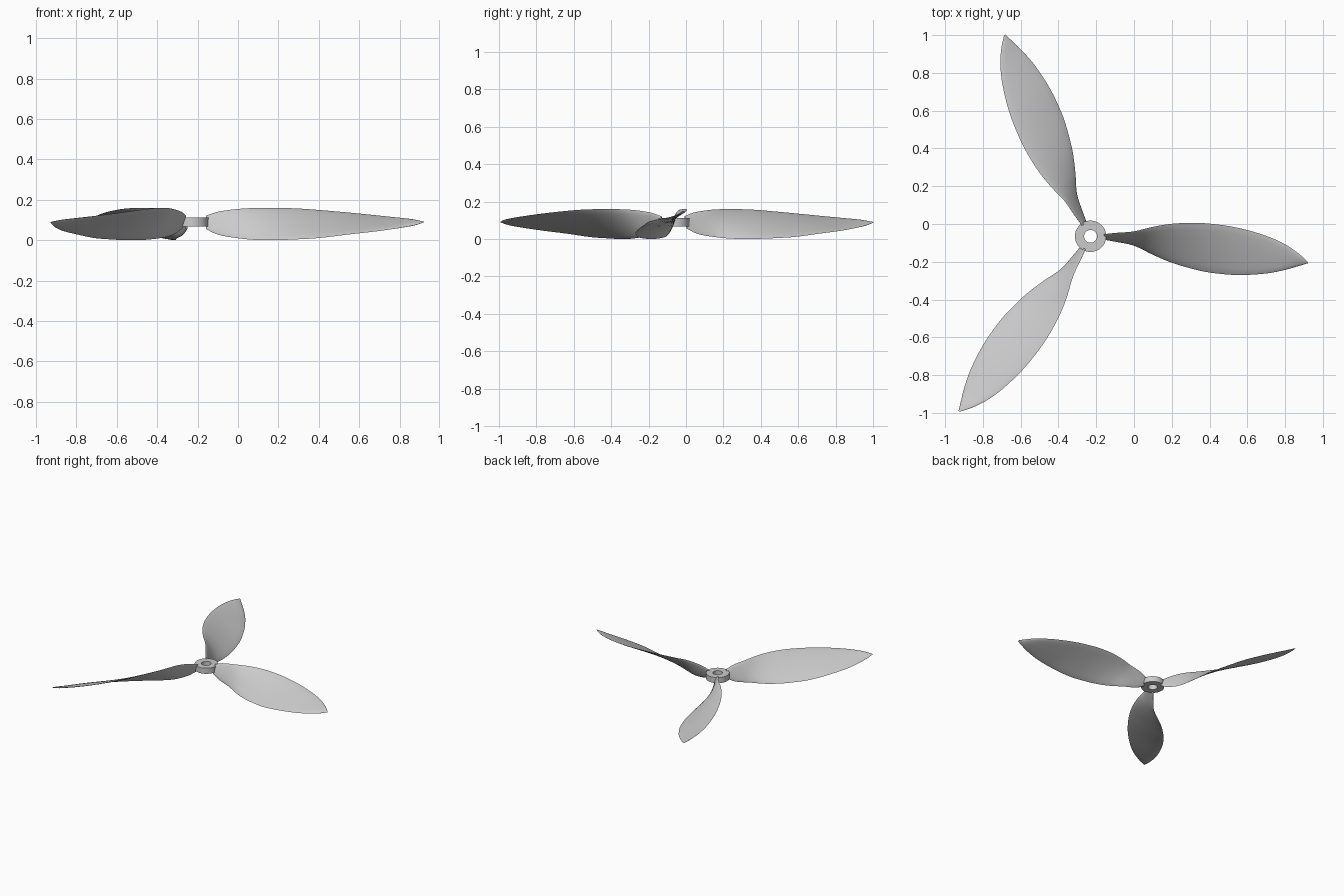
import bpy, bmesh, math
from mathutils import Vector

cube = bpy.data.objects.get("Cube")
if cube:
    bpy.data.objects.remove(cube, do_unlink=True)

HUB = Vector((-0.23, -0.065, 0.0))

grey = bpy.data.materials.new("light grey metal")
grey.use_nodes = True
colour = (0.6, 0.6, 0.6, 1.0)
grey.diffuse_color = colour
grey.node_tree.nodes["Principled BSDF"].inputs["Base Color"].default_value = colour

# Blade stations: radius, upper edge (y, z), lower edge (y, z)
STATIONS = [
    (0.072, 0.010, 0.122, -0.017, 0.055),
    (0.130, 0.017, 0.141, -0.028, 0.028),
    (0.230, 0.026, 0.155, -0.050, 0.010),
    (0.330, 0.050, 0.160, -0.098, 0.001),
    (0.430, 0.066, 0.160, -0.140, 0.001),
    (0.530, 0.071, 0.157, -0.170, 0.005),
    (0.630, 0.067, 0.150, -0.192, 0.011),
    (0.780, 0.045, 0.137, -0.205, 0.029),
    (0.930, 0.002, 0.122, -0.197, 0.046),
    (1.030, -0.043, 0.111, -0.178, 0.061),
    (1.100, -0.090, 0.102, -0.158, 0.074),
    (1.150, -0.135, 0.092, -0.143, 0.088),
]


def smooth_stations(rows, steps=4):
    """Cubic interpolation through the stations, with slopes taken over radius."""
    def slope(i, k):
        a, b = rows[max(i - 1, 0)], rows[min(i + 1, len(rows) - 1)]
        return (b[k] - a[k]) / (b[0] - a[0])
    out = []
    for i in range(len(rows) - 1):
        a, b = rows[i], rows[i + 1]
        h = b[0] - a[0]
        for s in range(steps):
            t = s / steps
            row = [a[0] + h * t]
            for k in range(1, 5):
                row.append((2*t**3 - 3*t**2 + 1) * a[k] + (t**3 - 2*t**2 + t) * h * slope(i, k)
                           + (3*t**2 - 2*t**3) * b[k] + (t**3 - t**2) * h * slope(i + 1, k))
            out.append(row)
    out.append(list(rows[-1]))
    return out


def loft(name, rings, close_ends=False, loop=False):
    """Skin closed rings of points into a mesh."""
    bm = bmesh.new()
    vs = [[bm.verts.new(p) for p in ring] for ring in rings]
    n = len(vs[0])
    pairs = list(zip(vs, vs[1:])) + ([(vs[-1], vs[0])] if loop else [])
    for a, b in pairs:
        for j in range(n):
            bm.faces.new((a[j], a[(j + 1) % n], b[(j + 1) % n], b[j]))
    if close_ends:
        bm.faces.new(vs[0])
        bm.faces.new(vs[-1])
    bmesh.ops.recalc_face_normals(bm, faces=bm.faces)
    mesh = bpy.data.meshes.new(name)
    bm.to_mesh(mesh)
    bm.free()
    mesh.materials.append(grey)
    return mesh


def add(name, mesh, angle=0.0):
    ob = bpy.data.objects.new(name, mesh)
    ob.location = HUB
    ob.rotation_euler.z = angle
    bpy.context.collection.objects.link(ob)
    return ob


# Twisted blade with a thin lens section
def section(row, half=8):
    r, y1, z1, y0, z0 = row
    hi, lo = Vector((r, y1, z1)), Vector((r, y0, z0))
    chord = hi - lo
    normal = Vector((0, -chord.z, chord.y)).normalized()
    thick = min(0.007, chord.length * 0.1)
    ring = []
    for i in range(2 * half):
        a = math.pi * i / half
        ring.append(lo + chord * (0.5 + 0.5 * math.cos(a)) + normal * thick * math.sin(a))
    return ring


blade_mesh = loft("blade", [section(r) for r in smooth_stations(STATIONS)], close_ends=True)
parts = [add(f"blade_{i + 1}", blade_mesh, i * math.tau / 3) for i in range(3)]

# Hub ring with a bore
SEG = 48
profile = [(0.034, 0.068), (0.083, 0.068), (0.083, 0.112), (0.034, 0.112)]
rings = [[(r * math.cos(math.tau * s / SEG), r * math.sin(math.tau * s / SEG), z)
          for s in range(SEG)] for r, z in profile]
parts.append(add("hub", loft("hub", rings, loop=True)))

# Smooth shading with crisp hub and root edges
bpy.ops.object.select_all(action='DESELECT')
for ob in (parts[0], parts[-1]):
    ob.select_set(True)
bpy.context.view_layer.objects.active = parts[-1]
bpy.ops.object.shade_smooth_by_angle(angle=math.radians(40))
